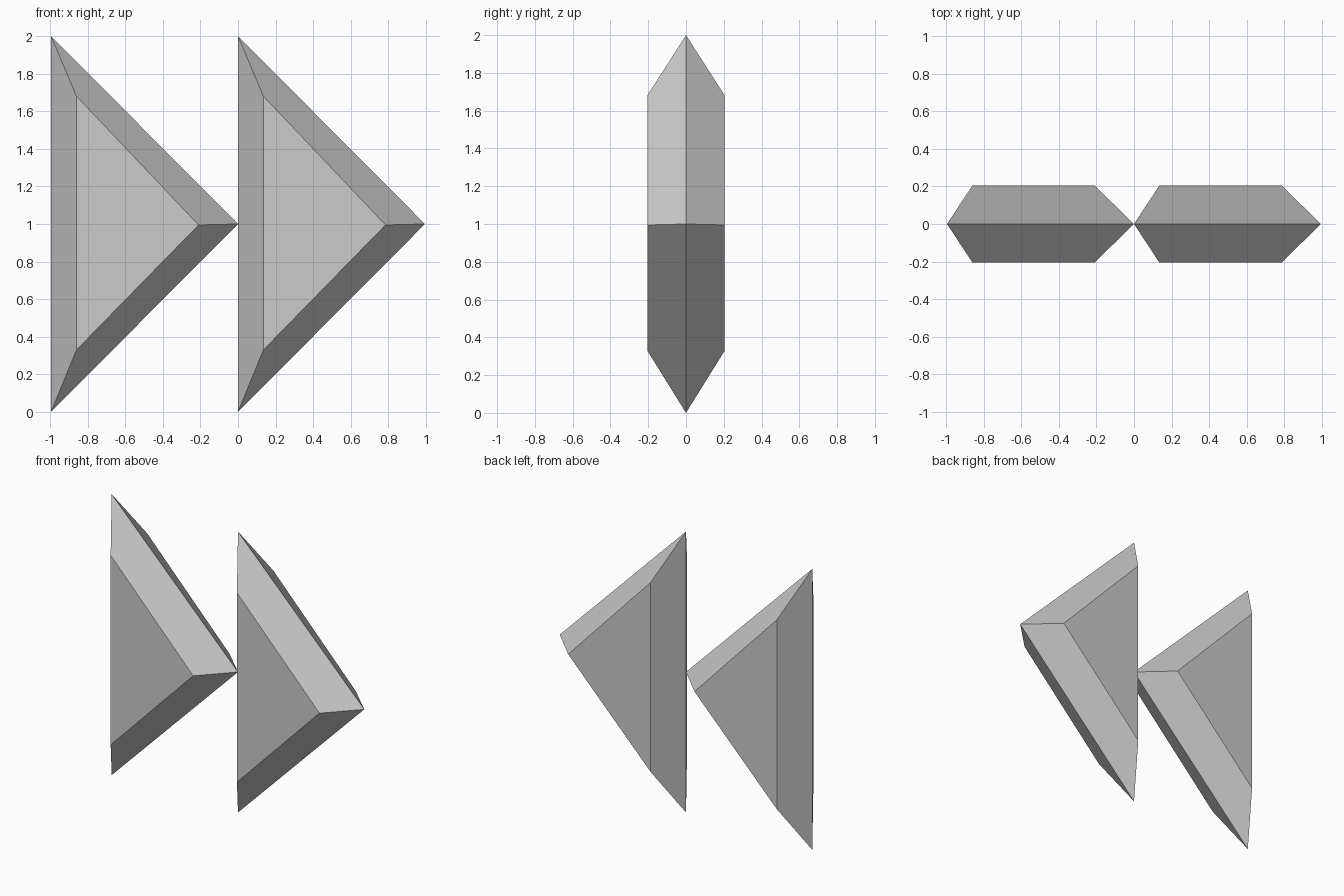
import bpy
import bmesh

cube = bpy.data.objects.get("Cube")
if cube:
    bpy.data.objects.remove(cube, do_unlink=True)

GREY = (0.6, 0.6, 0.6, 1.0)
grey = bpy.data.materials.new("plain grey")
grey.use_nodes = True
grey.diffuse_color = GREY
grey.node_tree.nodes["Principled BSDF"].inputs["Base Color"].default_value = GREY

HALF_DEPTH = 0.205
# Triangle outlines (x, z): widest at mid depth, smaller on the front and back faces
RIM = [(0, 0), (0.995, 1.0), (0, 2.0)]
FACE = [(0.135, 0.33), (0.785, 0.995), (0.135, 1.68)]


def bevelled_triangle(name, left_x):
    """Arrow-shaped triangle with sloped sides meeting in a ridge."""
    bm = bmesh.new()
    layers = [(FACE, -HALF_DEPTH), (RIM, 0), (FACE, HALF_DEPTH)]
    rings = [[bm.verts.new((left_x + x, y, z)) for x, z in outline]
             for outline, y in layers]
    # Flat front and back faces
    bm.faces.new(rings[0])
    bm.faces.new(rings[2][::-1])
    # Sloped sides
    for near, far in zip(rings, rings[1:]):
        for i in range(3):
            j = (i + 1) % 3
            bm.faces.new((near[j], near[i], far[i], far[j]))
    bmesh.ops.recalc_face_normals(bm, faces=bm.faces)
    mesh = bpy.data.meshes.new(name)
    bm.to_mesh(mesh)
    bm.free()
    mesh.materials.append(grey)
    obj = bpy.data.objects.new(name, mesh)
    bpy.context.collection.objects.link(obj)


bevelled_triangle("right_arrow", -0.995)
bevelled_triangle("left_arrow", 0)
